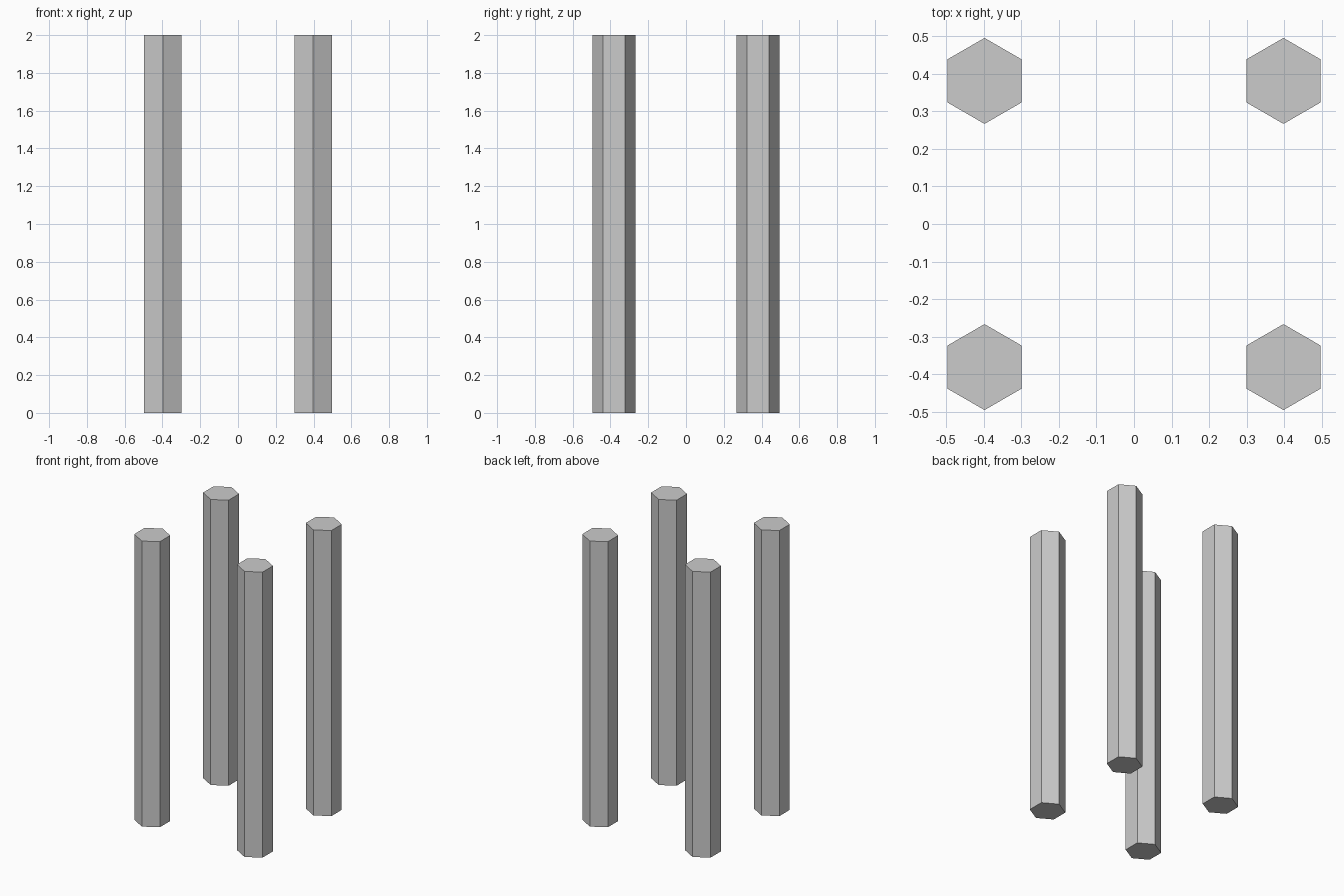
import bpy

if "Cube" in bpy.data.objects:
    bpy.data.objects.remove(bpy.data.objects["Cube"])

RADIUS, HEIGHT = 0.1144, 2.0
X, Y = 0.398, 0.381


def hex_post(name, x, y):
    # Six-sided post standing on the ground, corners pointing along y
    bpy.ops.mesh.primitive_cylinder_add(
        vertices=6, radius=RADIUS, depth=HEIGHT,
        end_fill_type='NGON', location=(x, y, HEIGHT / 2))
    post = bpy.context.object
    post.name = name
    post.data.name = name


# Four posts at the corners of a rectangle
for side, sx in (("left", -1), ("right", 1)):
    for end, sy in (("front", -1), ("back", 1)):
        hex_post(f"{end}_{side}_post", sx * X, sy * Y)
